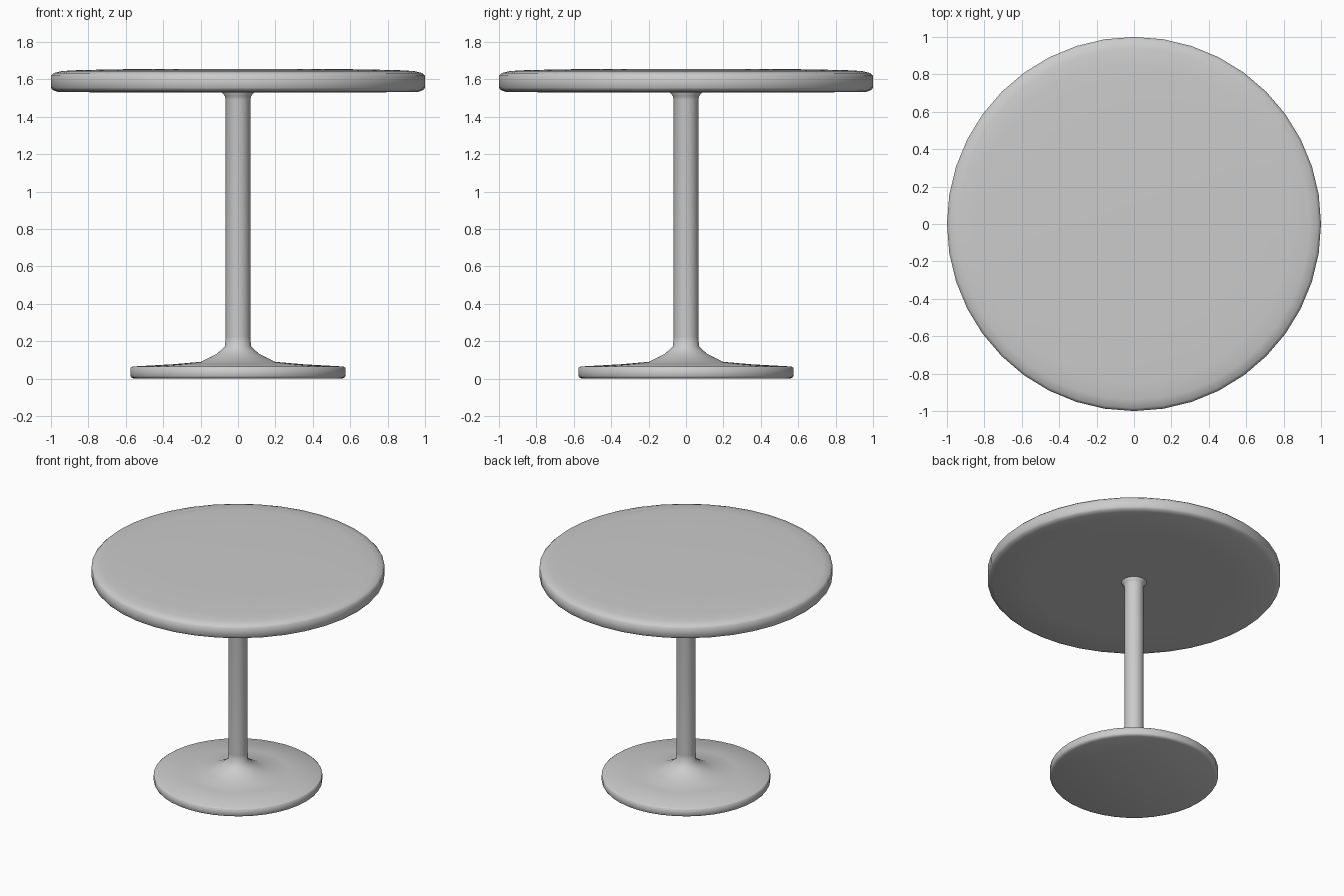
import bpy, bmesh, math

if "Cube" in bpy.data.objects:
    bpy.data.objects.remove(bpy.data.objects["Cube"])

SIDES = 40


def lathe(name, profile, angle=40):
    """Spin an (r, z) profile, listed bottom to top, around the z axis."""
    bm = bmesh.new()
    rings = []
    for r, z in profile:
        if r == 0:
            rings.append([bm.verts.new((0, 0, z))] * SIDES)
        else:
            rings.append([bm.verts.new((r * math.cos(2 * math.pi * i / SIDES),
                                        r * math.sin(2 * math.pi * i / SIDES), z))
                          for i in range(SIDES)])
    for low, high in zip(rings, rings[1:]):
        for i in range(SIDES):
            j = (i + 1) % SIDES
            quad = [low[i], low[j], high[j], high[i]]
            bm.faces.new(list(dict.fromkeys(quad)))
    bmesh.ops.recalc_face_normals(bm, faces=bm.faces)
    mesh = bpy.data.meshes.new(name)
    bm.to_mesh(mesh)
    bm.free()
    obj = bpy.data.objects.new(name, mesh)
    bpy.context.collection.objects.link(obj)
    bpy.ops.object.select_all(action='DESELECT')
    obj.select_set(True)
    bpy.context.view_layer.objects.active = obj
    bpy.ops.object.shade_smooth_by_angle(angle=math.radians(angle))
    return obj


# Round table top with a softened rim
lathe("table_top", [(0, 1.53), (0.70, 1.53), (0.965, 1.534), (0.99, 1.543),
                    (1.0, 1.555), (1.0, 1.62), (0.985, 1.634), (0.94, 1.645),
                    (0.85, 1.65), (0.58, 1.655), (0, 1.655)], 60)

# Slim column, flared slightly where it meets the top
lathe("column", [(0, 0.15), (0.066, 0.15), (0.066, 1.49), (0.071, 1.512),
                 (0.086, 1.53), (0.086, 1.535), (0, 1.535)])

# Disc foot sweeping up into the column
lathe("foot", [(0, 0), (0.555, 0), (0.57, 0.006), (0.575, 0.014), (0.575, 0.058),
               (0.565, 0.065), (0.35, 0.077), (0.20, 0.09), (0.11, 0.135),
               (0.07, 0.172), (0.066, 0.22), (0, 0.22)], 60)
